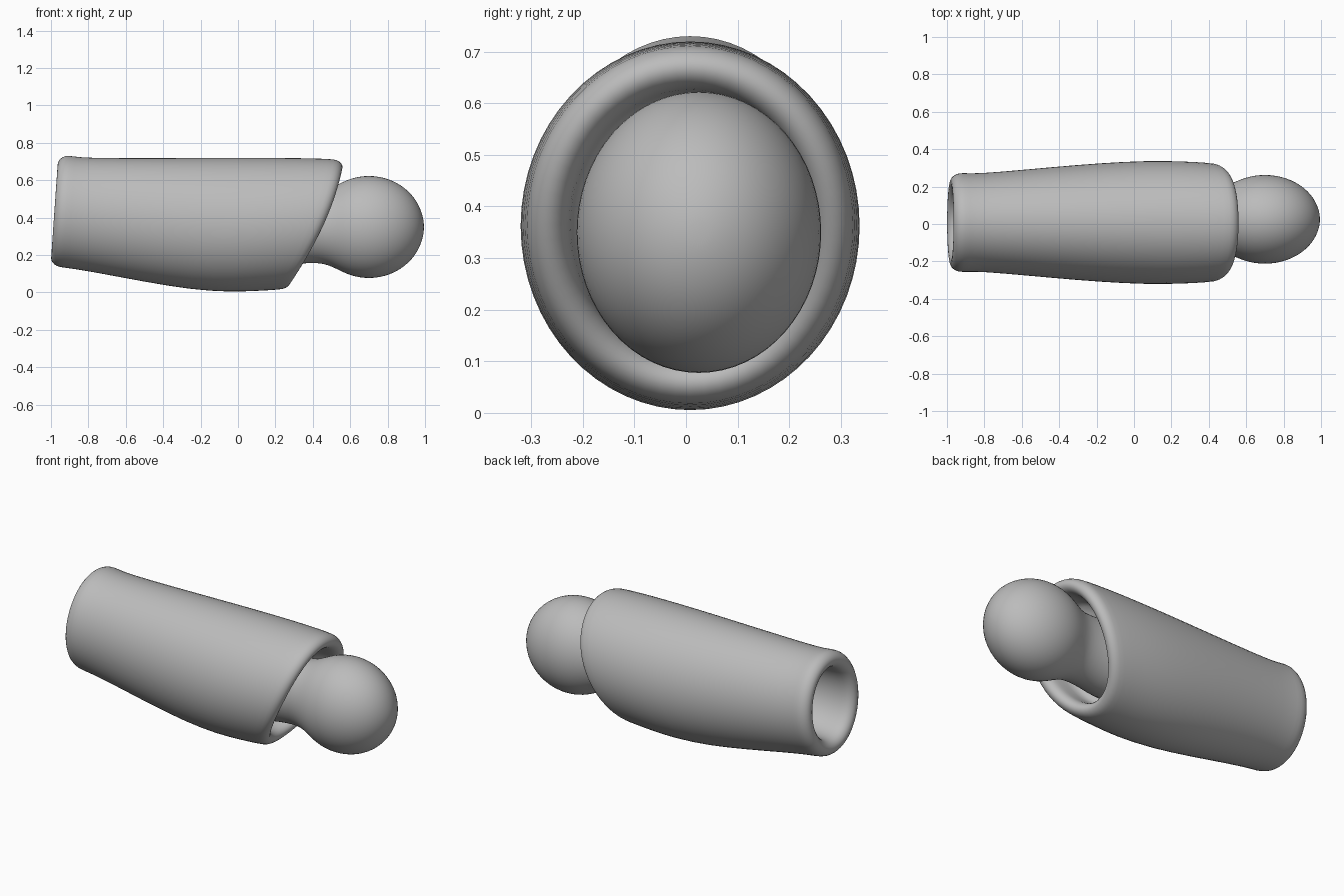
import bpy, bmesh, math

cube = bpy.data.objects.get("Cube")
if cube:
    bpy.data.objects.remove(cube, do_unlink=True)

grey = bpy.data.materials.new("plain grey")
grey.use_nodes = True
COLOUR = (0.5, 0.5, 0.5, 1)
grey.diffuse_color = COLOUR
grey.node_tree.nodes["Principled BSDF"].inputs["Base Color"].default_value = COLOUR

SEGMENTS = 32


def loft(name, rings, y_centre):
    """Skin oval rings (x_low, x_high, bow, z_low, z_high, half_width) and cap both ends."""
    bm = bmesh.new()
    loops = []
    for x_low, x_high, bow, z_low, z_high, half_width in rings:
        loop = []
        for i in range(SEGMENTS):
            angle = math.tau * i / SEGMENTS
            side, height = math.cos(angle), math.sin(angle)
            x = (x_low + x_high) / 2 + (x_high - x_low) / 2 * height + bow * side * side
            y = y_centre + half_width * side
            z = (z_low + z_high) / 2 + (z_high - z_low) / 2 * height
            loop.append(bm.verts.new((x, y, z)))
        loops.append(loop)
    for near, far in zip(loops, loops[1:]):
        for i in range(SEGMENTS):
            j = (i + 1) % SEGMENTS
            bm.faces.new((near[i], near[j], far[j], far[i]))
    bm.faces.new(loops[0])
    bm.faces.new(loops[-1])
    bmesh.ops.recalc_face_normals(bm, faces=bm.faces)
    mesh = bpy.data.meshes.new(name)
    bm.to_mesh(mesh)
    bm.free()
    mesh.materials.append(grey)
    for face in mesh.polygons:
        face.use_smooth = True
    obj = bpy.data.objects.new(name, mesh)
    bpy.context.collection.objects.link(obj)
    subdivision = obj.modifiers.new("smooth", "SUBSURF")
    subdivision.levels = subdivision.render_levels = 1


def inset(ring, shift, depth):
    """Move a ring along x and shrink it evenly."""
    x_low, x_high, bow, z_low, z_high, half_width = ring
    return (x_low + shift, x_high + shift, bow,
            z_low + depth, z_high - depth, half_width - depth)


def rounded_rim(ring, reach, radius, steps=6):
    """Roll a ring over a half-round lip to the inside of the sleeve."""
    angles = [math.pi * i / steps for i in range(steps + 1)]
    return [inset(ring, reach * math.sin(a), radius * (1 - math.cos(a))) for a in angles]


# Sleeve skin, from the socket end to the slanted opening
skin = [
    (-.94, -.905, 0, .132, .735, .267),
    (-.88, -.85, 0, .125, .723, .263),
    (-.75, -.7, 0, .103, .72, .271),
    (-.5, -.4, 0, .055, .72, .297),
    (-.25, -.1, 0, .013, .722, .32),
    (-.05, .15, .01, 0, .722, .332),
    (.1, .36, .02, .006, .72, .33),
    (.22, .5, .04, .013, .716, .321),
]
socket_rim = rounded_rim(skin[0], -.062, .05)
slanted_rim = rounded_rim(skin[-1], .062, .044)

# Hollow socket and recess continue inward from the rims
socket = [inset(socket_rim[-1], shift, depth)
          for shift, depth in [(.28, .09), (.2, .03), (.1, .005)]]
recess = [inset(slanted_rim[-1], -shift, depth)
          for shift, depth in [(.06, .005), (.13, .01), (.15, .09)]]
loft("forearm_sleeve", socket + socket_rim[::-1] + skin[1:] + slanted_rim[1:] + recess, .008)

# Ball joint with its neck, running into the recess
profile = [(.1, .84), (.25, .75), (.36, .7), (.43, .7), (.48, .735)]
for i in range(5, 16):
    angle = math.pi * i / 16
    profile.append((.7 - .295 * math.cos(angle), math.sin(angle)))
profile.append((.994, .06))
loft("ball_joint", [(x, x, 0, .35 - .276 * r, .35 + .276 * r, .24 * r)
                    for x, r in profile], .025)
